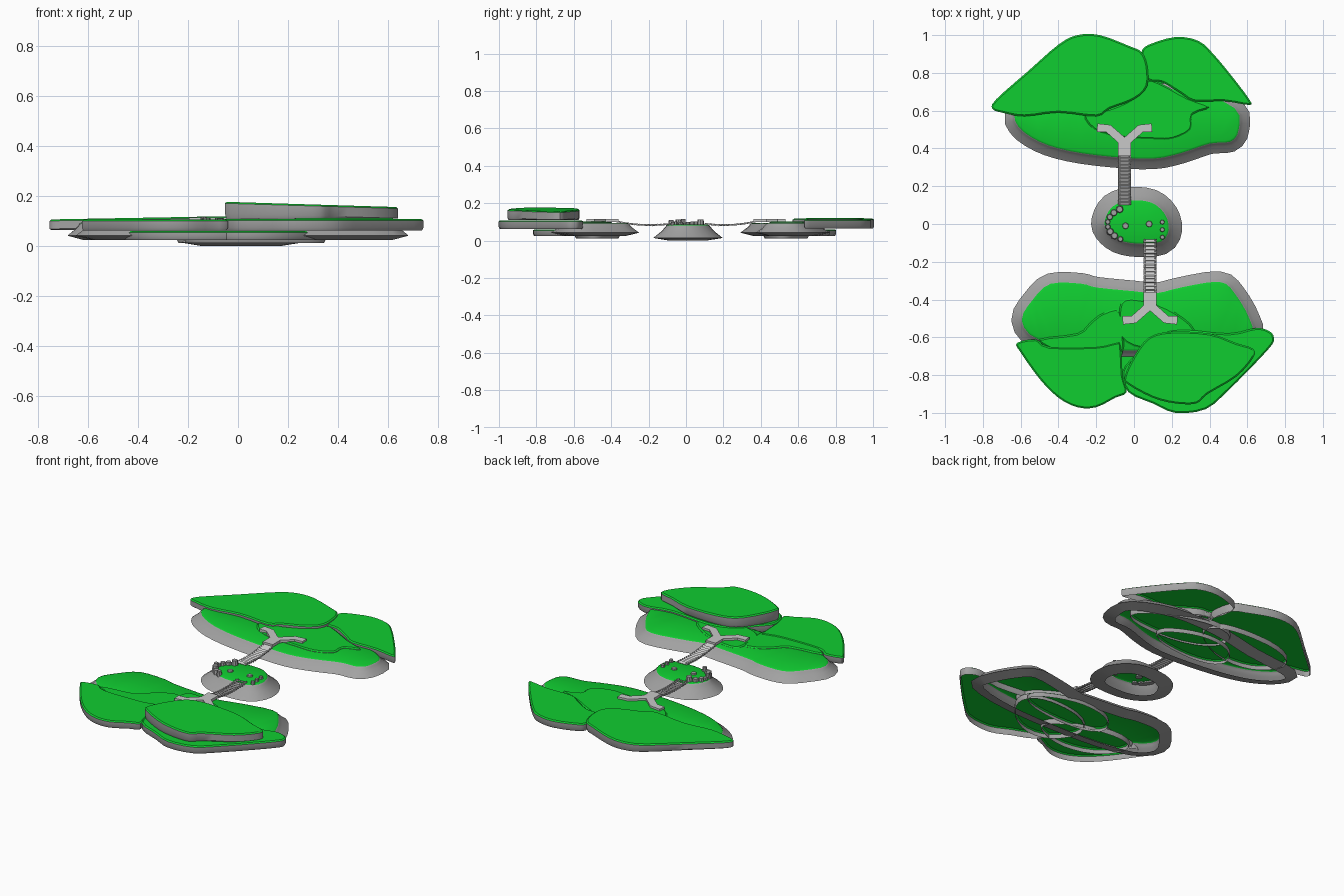
import bpy, bmesh, math, random
from mathutils import Vector, Matrix

random.seed(4)
if "Cube" in bpy.data.objects:
    bpy.data.objects.remove(bpy.data.objects["Cube"], do_unlink=True)


def material(name, colour):
    mat = bpy.data.materials.new(name)
    mat.use_nodes = True
    mat.diffuse_color = (*colour, 1)
    mat.node_tree.nodes["Principled BSDF"].inputs["Base Color"].default_value = (*colour, 1)
    return mat


GRASS = material("grass green", (0.005, 0.61, 0.03))
ROCK = material("rock grey", (0.36, 0.36, 0.36))
PATH = material("path light grey", (0.58, 0.58, 0.58))


def finish(name, bm, *mats, smooth=True):
    mesh = bpy.data.meshes.new(name)
    bm.to_mesh(mesh)
    bm.free()
    for mat in mats:
        mesh.materials.append(mat)
    obj = bpy.data.objects.new(name, mesh)
    bpy.context.collection.objects.link(obj)
    if smooth:
        bpy.ops.object.select_all(action="DESELECT")
        obj.select_set(True)
        bpy.context.view_layer.objects.active = obj
        bpy.ops.object.shade_smooth_by_angle(angle=math.radians(35))
    return obj


def outline(*hundredths):
    """Rounded closed outline through flat x, y pairs given in hundredths."""
    pts = [Vector(p) / 100 for p in zip(hundredths[::2], hundredths[1::2])]
    n = len(pts)
    if sum(pts[i - 1].cross(pts[i]) for i in range(n)) < 0:
        pts.reverse()
    result = []
    for i in range(n):
        a, b, c, d = (pts[(i + k) % n] for k in (-1, 0, 1, 2))
        for t in (0, 1 / 3, 2 / 3):
            bend = (c - a) * t + (2 * a - 5 * b + 4 * c - d) * t**2 + (3 * b - a - 3 * c + d) * t**3
            result.append(b + bend * 0.5)
    return result


def blob(cx, cy, rx, ry, turn=0.0, sides=28):
    """Uneven oval outline for hidden stone layers."""
    phase = random.uniform(0, math.tau)
    spin = Matrix.Rotation(turn, 2)
    pts = []
    for i in range(sides):
        a = math.tau * i / sides
        r = 1 + 0.06 * math.sin(3 * a + phase)
        pts.append(Vector((cx, cy)) + spin @ Vector((rx * r * math.cos(a), ry * r * math.sin(a))))
    return pts


def offset(pts, amount):
    result = []
    for i, p in enumerate(pts):
        side = pts[(i + 1) % len(pts)] - pts[i - 1]
        result.append(p + Vector((side.y, -side.x)).normalized() * amount)
    return result


def loft(name, pts, rings, slope=0.0):
    """Open-bottomed shell: rings of (offset, height) from low to high, then a green cap."""
    bm = bmesh.new()
    middle = sum(p.x for p in pts) / len(pts)
    loops = []
    for amount, z in rings:
        tilt = slope if z > rings[0][1] else 0
        loops.append([bm.verts.new((p.x, p.y, z + tilt * (q.x - middle)))
                      for p, q in zip(offset(pts, amount), pts)])
    n = len(pts)
    for low, high in zip(loops, loops[1:]):
        for i in range(n):
            face = bm.faces.new((low[i - 1], low[i], high[i], high[i - 1]))
            face.material_index = 1
            if high is loops[-1]:
                face.material_index = 0
    bm.faces.new(loops[-1])
    bmesh.ops.triangulate(bm, faces=[f for f in bm.faces if len(f.verts) > 4])
    return finish(name, bm, GRASS, ROCK)


def slab(name, pts, low, high, slope=0.0):
    return loft(name, pts, [(-0.006, low), (0, low + 0.012), (0, high - 0.006), (-0.008, high)], slope)


def ground(name, pts, flare, low, rim, high):
    """Grassy island with a stone skirt flaring out near the bottom."""
    return loft(name, pts, [(-0.01, low), (flare, rim), (flare * 0.4, (rim + high) / 2),
                            (0.01, high - 0.012), (0.004, high - 0.004), (-0.006, high)])


# Rear island: ground, upper slabs and stone layers below
ground("rear_ground", outline(-60, 60, -61, 52, -50, 44, -34, 39, -12, 36, 10, 35, 25, 38, 40, 43,
                              51, 44, 55, 50, 53, 61, 30, 70, 0, 70, -30, 64),
       0.06, 0.025, 0.042, 0.095)
slab("rear_left_slab", outline(-75, 61, -73, 66, -56, 81, -40, 95, -30, 100, -18, 100, -2, 94, 4, 91,
                               7, 84, 7, 73, 0, 66, -13, 61, -20, 57, -40, 59, -58, 57, -70, 59),
     0.065, 0.115, 0.018)
slab("rear_right_slab", outline(4, 91, 8, 95, 22, 99, 34, 97, 42, 90, 52, 78, 61, 66, 61, 63, 48, 65,
                                32, 65, 25, 69, 15, 75, 8, 76, 5, 82),
     0.065, 0.112)
slab("rear_middle_step", outline(-26, 58, -21, 50, -8, 46, 8, 45, 20, 45, 30, 50, 31, 58, 40, 62,
                                 28, 67, 15, 74, 7, 76, 0, 67, -13, 61),
     0.07, 0.103)
slab("rear_lower_layer_right", blob(0.17, 0.62, 0.31, 0.13, -0.2), 0.025, 0.06)
slab("rear_lower_layer_left", blob(-0.24, 0.66, 0.3, 0.15, 0.1), 0.025, 0.06)
slab("rear_bottom_layer", blob(0, 0.53, 0.25, 0.12), 0.012, 0.04)

# Front island: ground, upper slabs and stone layers below
ground("front_ground", outline(-50, -61, -59, -51, -53, -40, -44, -32, -28, -32, -20, -34, 0, -36,
                               12, -37, 25, -34, 45, -31, 53, -37, 61, -51, 60, -60, 30, -66, -20, -66),
       0.06, 0.025, 0.042, 0.095)
slab("front_left_slab", outline(-62, -63, -60, -68, -50, -82, -40, -92, -30, -97, -20, -97, -10, -92,
                                -4, -89, -6, -80, -7, -64, -10, -63, -20, -65, -45, -65, -52, -61),
     0.062, 0.106)
slab("front_left_step", outline(-50, -61, -30, -58, -23, -52, -16, -47, -7, -47, -7, -72, -25, -72, -42, -67),
     0.066, 0.102)
slab("front_right_slab", outline(74, -60, 73, -64, 63, -75, 50, -88, 38, -98, 22, -100, 10, -95, -3, -89,
                                 -6, -78, 0, -70, 10, -60, 25, -56, 50, -58, 65, -55, 72, -57),
     0.062, 0.108)
slab("front_middle_step", outline(-7, -60, -8, -48, -5, -40, 8, -41, 22, -47, 32, -56, 30, -66, 5, -66),
     0.07, 0.102)
slab("front_top_slab", outline(-5, -81, -3, -85, 10, -92, 22, -95, 33, -95, 39, -90, 54, -81, 63, -71,
                               63, -66, 54, -63, 40, -58, 20, -57, 8, -60, 0, -70),
     0.11, 0.167, -0.03)
slab("front_lower_layer_right", blob(0.1, -0.63, 0.25, 0.17, 0.3), 0.025, 0.06)
slab("front_lower_layer_left", blob(-0.2, -0.67, 0.27, 0.13, -0.2), 0.025, 0.06)
slab("front_bottom_layer", blob(0.06, -0.48, 0.28, 0.12), 0.012, 0.04)

# Small centre island
ground("centre_island", outline(-15, 2, -11, 9, -2, 12, 9, 11, 16, 5, 18, -3, 14, -9, 2, -10, -8, -8, -14, -3),
       0.075, 0.0, 0.014, 0.085)


def boulder(name, x, y, radius, height):
    bm = bmesh.new()
    bmesh.ops.create_cone(bm, cap_ends=True, segments=8, radius1=radius, radius2=radius * 0.75, depth=height,
                          matrix=Matrix.Translation((x, y, 0.075 + height / 2)))
    finish(name, bm, ROCK)


# Ring of boulders on the west rim, a few on the east, two flat stones on the grass
for i in range(8):
    a = math.radians(125 + i * 16)
    boulder(f"west_boulder_{i}", 0.01 + 0.15 * math.cos(a), 0.095 * math.sin(a),
            random.uniform(0.014, 0.022), random.uniform(0.022, 0.042))
for i, y in enumerate((-0.07, -0.03, 0.01)):
    boulder(f"east_boulder_{i}", 0.15, y, 0.014, 0.025)
for i, x in enumerate((-0.045, 0.08)):
    boulder(f"flat_stone_{i}", x, -0.01 + i * 0.01, 0.02, 0.018)


def bridge(name, x, start, end, slats=15):
    """Sagging bridge of tilted slats between two rope rails."""
    def height(t):
        return 0.09 + 0.012 * t - 0.05 * t * (1 - t)

    bm = bmesh.new()
    for i in range(slats):
        t = (i + 0.5) / slats
        place = Matrix.Translation((x, start + (end - start) * t, height(t)))
        tilt = Matrix.Rotation(math.copysign(0.5, end), 4, "X")
        bmesh.ops.create_cube(bm, size=1, matrix=place @ tilt @ Matrix.Diagonal((0.068, 0.017, 0.006, 1)))
    finish(name + "_slats", bm, PATH, smooth=False)
    for side, label in ((-1, "west"), (1, "east")):
        curve = bpy.data.curves.new(f"{name}_{label}_rail", "CURVE")
        curve.dimensions = "3D"
        curve.bevel_depth = 0.005
        curve.bevel_resolution = 1
        line = curve.splines.new("POLY")
        line.points.add(8)
        for i, point in enumerate(line.points):
            t = i / 8
            point.co = (x + side * 0.028, start + (end - start) * t, height(t), 1)
        curve.materials.append(ROCK)
        bpy.context.collection.objects.link(bpy.data.objects.new(curve.name, curve))


def forked_path(name, x, direction):
    """Path that leaves the bridge and splits into two arms with bent ends."""
    def strip(label, pts, half):
        bm = bmesh.new()
        pts = [Vector(p) for p in pts]
        rows = []
        for i, p in enumerate(pts):
            along = (pts[min(i + 1, len(pts) - 1)] - pts[max(i - 1, 0)]).normalized()
            side = Vector((-along.y, along.x)) * half
            rows.append([bm.verts.new((*(p + s * side), 0.107)) for s in (1, -1)])
        for a, b in zip(rows, rows[1:]):
            bm.faces.new((a[0], a[1], b[1], b[0]))
        bmesh.ops.recalc_face_normals(bm, faces=bm.faces)
        obj = finish(f"{name}_{label}", bm, PATH, smooth=False)
        thick = obj.modifiers.new("thickness", "SOLIDIFY")
        thick.thickness = 0.016
        thick.offset = 0

    strip("stem", [(x, direction * y) for y in (0.36, 0.44)], 0.034)
    for side, label in ((-1, "west"), (1, "east")):
        strip(label + "_arm", [(x + side * dx, direction * y)
                               for dx, y in ((0, 0.43), (0.085, 0.505), (0.145, 0.51))], 0.022)


# Bridges and forked paths to both large islands
bridge("rear_bridge", -0.05, 0.1, 0.37)
bridge("front_bridge", 0.085, -0.08, -0.37)
forked_path("rear_path", -0.05, 1)
forked_path("front_path", 0.085, -1)
